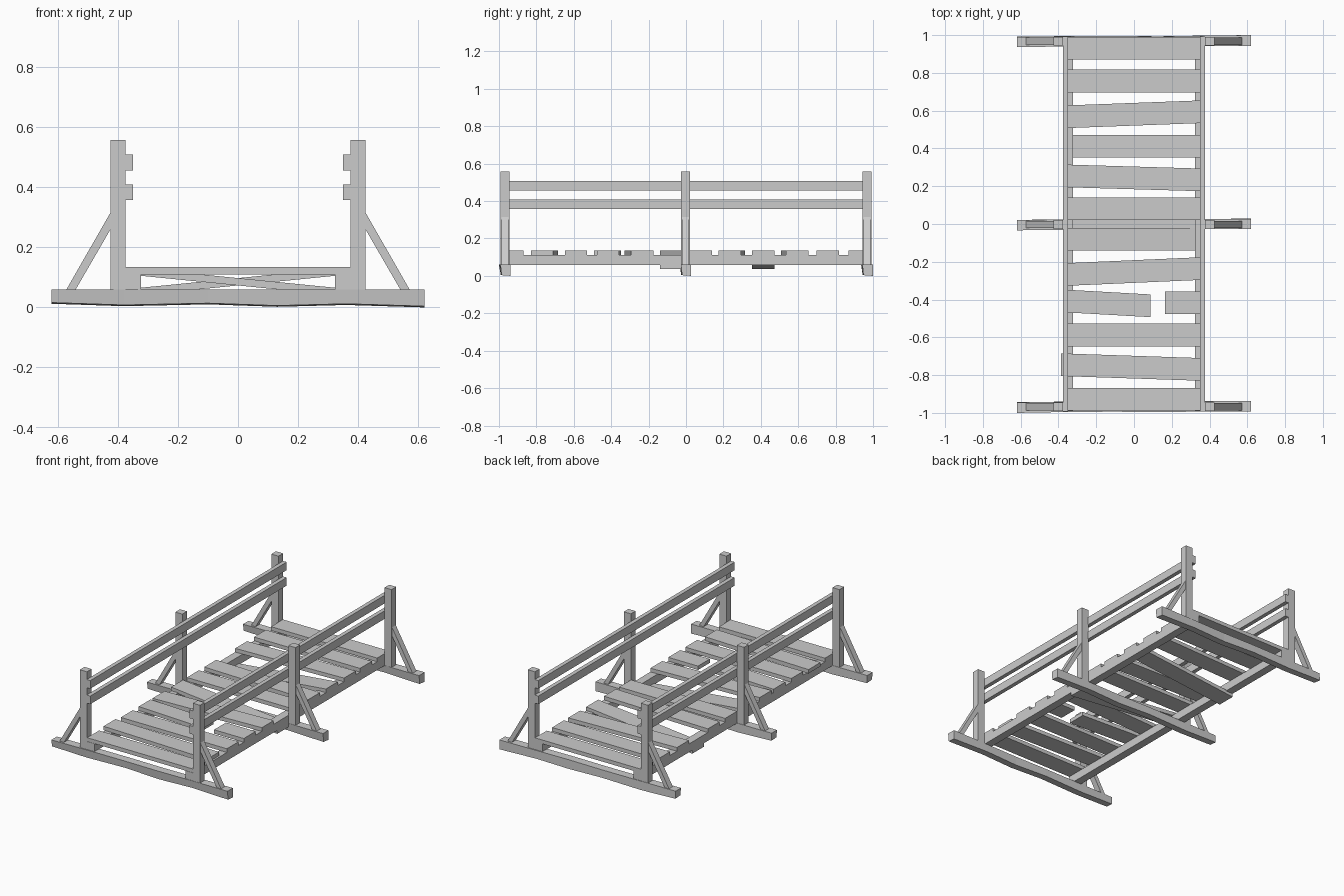
import bpy, bmesh
from math import atan2
from mathutils import Matrix, Vector

if "Cube" in bpy.data.objects:
    bpy.data.objects.remove(bpy.data.objects["Cube"])


def finish(name, bm):
    bmesh.ops.recalc_face_normals(bm, faces=bm.faces)
    me = bpy.data.meshes.new(name)
    bm.to_mesh(me)
    bm.free()
    ob = bpy.data.objects.new(name, me)
    bpy.context.collection.objects.link(ob)
    return ob


def box(name, x, y, z):
    bm = bmesh.new()
    bmesh.ops.create_cube(bm, size=1)
    for v in bm.verts:
        for i, (a, b) in enumerate((x, y, z)):
            v.co[i] = b if v.co[i] > 0 else a
    return finish(name, bm)


def loft(name, rings):
    """Box-like solid skinned through four-cornered rings."""
    bm = bmesh.new()
    rs = [[bm.verts.new(p) for p in r] for r in rings]
    for a, b in zip(rs, rs[1:]):
        for i in range(4):
            j = (i + 1) % 4
            bm.faces.new((a[i], a[j], b[j], b[i]))
    bm.faces.new(rs[0])
    bm.faces.new(rs[-1][::-1])
    return finish(name, bm)


def plank(name, x0, x1, yl, yr, zl=0.1225, zr=0.1225, w=0.12, t=0.0245):
    rings = []
    for x, y, z in ((x0, yl, zl), (x1, yr, zr)):
        rings.append([(x, y - w / 2, z - t / 2), (x, y + w / 2, z - t / 2),
                      (x, y + w / 2, z + t / 2), (x, y - w / 2, z + t / 2)])
    return loft(name, rings)


frames = {"front": -0.9675, "middle": -0.0025, "back": 0.9675}
sides = {"left": -1, "right": 1}

# Rough-hewn ground beams: flat top, wavy underside
wave = [(-0.62, -0.003, 0.012), (-0.38, 0.000, 0.004), (-0.1, 0.002, 0.010),
        (0.13, -0.001, 0.002), (0.36, 0.003, 0.008), (0.62, 0.0035, 0.0)]
for k, (fname, y) in enumerate(frames.items()):
    s = -1 if k == 0 else 1
    rings = []
    for x, dy, zb in wave:
        c = y + dy
        rings.append([(x, c - 0.022, zb + 0.004), (x, c + 0.027, zb),
                      (x, c + 0.026, 0.06), (x, c - 0.028, 0.06)])
    beam = loft(fname + "_ground_beam", rings)
    # keep the outer beams inside the overall length
    for v in beam.data.vertices:
        v.co.y = max(-1, min(1, v.co.y))
        if k == 2 and v.co.x > 0.6 and v.co.y > y:
            v.co.y = 1
        if k == 0 and v.co.x < -0.6 and v.co.y < y and v.co.z > 0.05:
            v.co.y = -1

# Posts with diagonal braces on the outside
for sname, s in sides.items():
    for fname, y in frames.items():
        tag = f"{fname}_{sname}_"
        box(tag + "post", sorted((s * 0.375, s * 0.425)),
            (y - 0.0235, y + 0.0235), (0.058, 0.557))
        profile = [(0.423, 0.318), (0.423, 0.262), (0.541, 0.058), (0.572, 0.058)]
        loft(tag + "brace", [[(s * px, y + d, pz) for px, pz in profile]
                             for d in (-0.019, 0.019)])
    # Deck stringer and two handrails
    box(sname + "_stringer", sorted((s * 0.323, s * 0.375)), (-0.99, 0.99), (0.058, 0.111))
    for rname, z in (("upper", 0.482), ("lower", 0.383)):
        box(f"{sname}_{rname}_rail", sorted((s * 0.35, s * 0.376)),
            (-0.992, 0.992), (z - 0.026, z + 0.026))

# Deck planks: left y, right y, left z, right z (two have slipped at one end)
H = 0.1225
deck = [(0.93, 0.93, H, H), (0.757, 0.757, H, H), (0.567, 0.595, H, H),
        (0.412, 0.412, 0.048, H), (0.255, 0.233, H, H), (0.08, 0.08, H, H),
        (-0.08, -0.08, H, 0.048), (-0.268, -0.235, H, H),
        (-0.588, -0.588, H, H), (-0.745, -0.77, H, H), (-0.928, -0.928, H, H)]
for i, (yl, yr, zl, zr) in enumerate(deck):
    shift = -0.012 if i == 9 else 0
    plank(f"deck_plank_{i + 1}", -0.375 + shift, 0.375 + shift, yl, yr, zl, zr)

# Broken plank in two pieces
plank("broken_plank_left", -0.375, 0.088, -0.407, -0.433)
plank("broken_plank_right", 0.165, 0.375, -0.417, -0.417)
